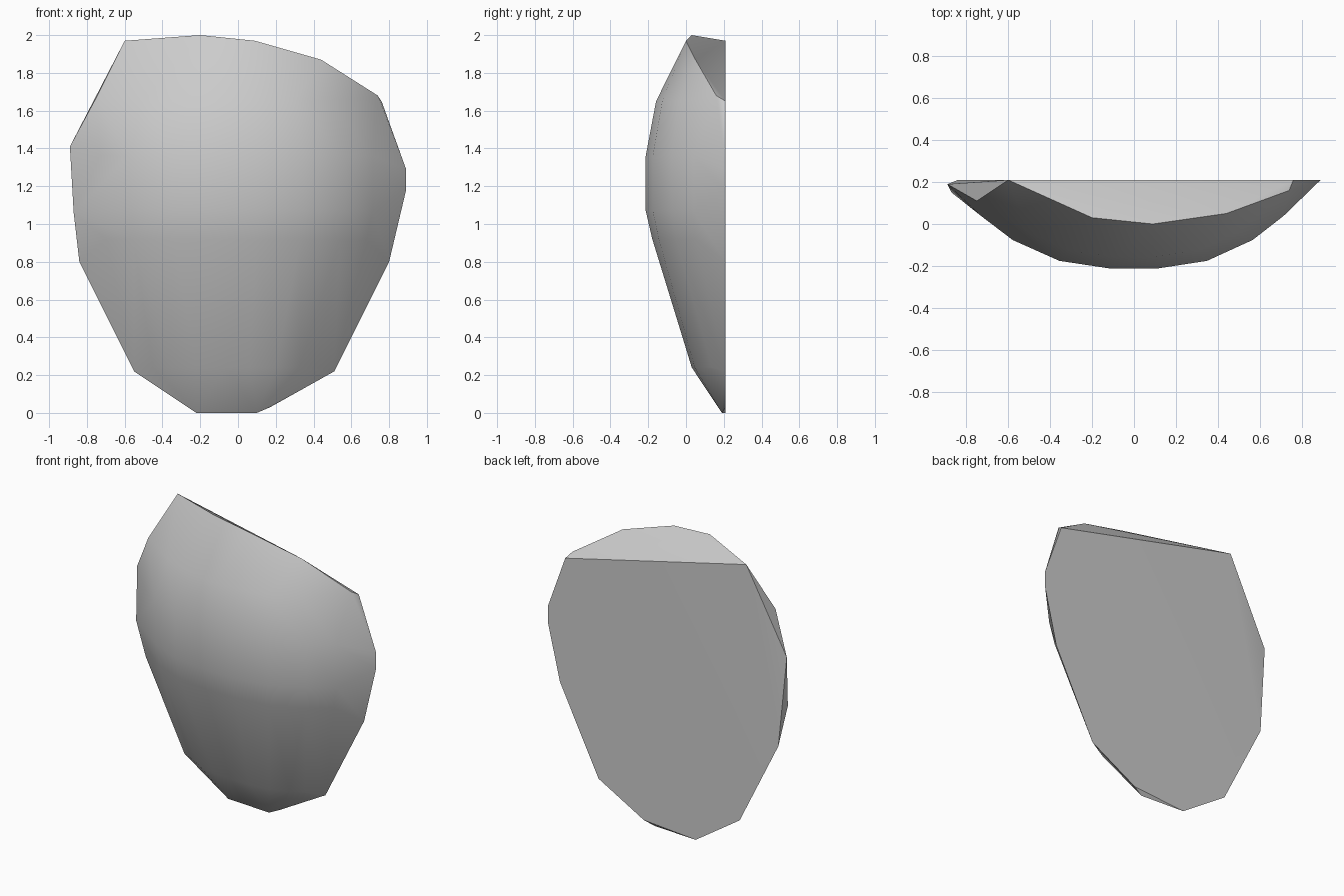
import bpy
import bmesh
import math

default_cube = bpy.data.objects.get("Cube")
if default_cube:
    bpy.data.objects.remove(default_cube, do_unlink=True)

BACK = 0.21  # depth of the flat back


def make_material(name, colour):
    material = bpy.data.materials.new(name)
    material.use_nodes = True
    material.diffuse_color = colour
    material.node_tree.nodes["Principled BSDF"].inputs["Base Color"].default_value = colour
    return material


def bulge_ring(height, front, left_width, right_width):
    """Points of one horizontal section, curving from the front towards the back."""
    points = []
    for t in (0.12, 0.4, 0.65, 0.82):
        depth = front + (BACK - front) * t ** 2.6
        points.append((-left_width * t, depth, height))
        points.append((right_width * t, depth, height))
    return points


def build_hull(name, points, material):
    """Wrap the points in a convex skin and merge its coplanar triangles."""
    bm = bmesh.new()
    for point in points:
        bm.verts.new(point)
    result = bmesh.ops.convex_hull(bm, input=bm.verts[:])
    unused = [v for v in bm.verts if not v.link_faces]
    bmesh.ops.delete(bm, geom=unused, context="VERTS")
    bmesh.ops.dissolve_limit(bm, angle_limit=math.radians(0.5),
                             verts=bm.verts[:], edges=bm.edges[:])
    bmesh.ops.recalc_face_normals(bm, faces=bm.faces[:])
    mesh = bpy.data.meshes.new(name)
    bm.to_mesh(mesh)
    bm.free()
    mesh.materials.append(material)
    shard = bpy.data.objects.new(name, mesh)
    bpy.context.collection.objects.link(shard)
    return shard


# Rim of the flat back
rim = [(x, BACK, z) for x, z in (
    (-0.6, 1.97), (0.76, 1.65), (0.89, 1.29), (0.89, 1.18), (0.8, 0.8),
    (0.51, 0.22), (0.17, 0.03), (-0.22, 0), (-0.55, 0.22), (-0.84, 0.8))]

# Slightly forward corners along the sides and foot
side_corners = [(-0.89, 0.19, 1.41), (-0.87, 0.15, 1.06),
                (-0.75, 0.11, 1.67), (0.1, 0.19, 0)]

# Front edge of the slanted top cut
top_cut = [(-0.2, 0.03, 2), (0.09, 0, 1.97), (0.44, 0.05, 1.87), (0.74, 0.16, 1.68)]

# Domed front, section by section
dome = []
for section in ((1.65, -0.16, 0.77, 0.76), (1.36, -0.215, 0.89, 0.87),
                (1.07, -0.215, 0.87, 0.87), (0.92, -0.18, 0.85, 0.83),
                (0.24, 0.03, 0.55, 0.5)):
    dome.extend(bulge_ring(*section))

stone = make_material("stone grey", (0.6, 0.6, 0.6, 1))
shard = build_hull("rock_shard", rim + side_corners + top_cut + dome, stone)

# Smooth dome with crisp back and top edges
bpy.ops.object.select_all(action="DESELECT")
shard.select_set(True)
bpy.context.view_layer.objects.active = shard
bpy.ops.object.shade_smooth_by_angle(angle=math.radians(35))
